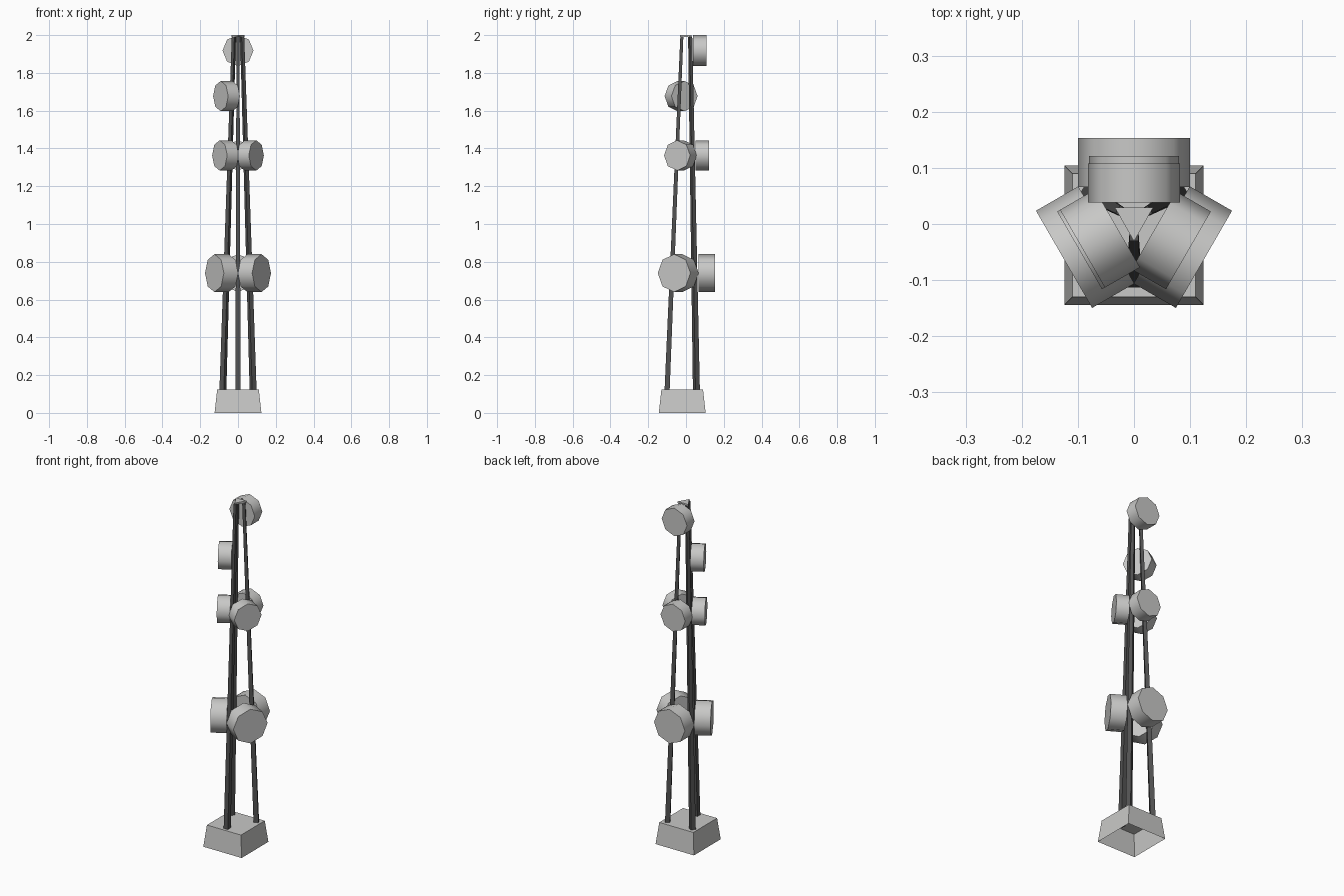
import bpy, bmesh, math
from mathutils import Vector, Matrix

if "Cube" in bpy.data.objects:
    bpy.data.objects.remove(bpy.data.objects["Cube"])


def material(name, rgb):
    m = bpy.data.materials.new(name)
    m.diffuse_color = (*rgb, 1)
    m.use_nodes = True
    m.node_tree.nodes["Principled BSDF"].inputs["Base Color"].default_value = m.diffuse_color
    return m


PALE = material("pale grey", (0.58, 0.58, 0.57))
DARK = material("dark steel", (0.085, 0.085, 0.085))
AXIS_Y = 0.009          # tower axis


def add_object(name, bm, mat):
    me = bpy.data.meshes.new(name)
    bm.to_mesh(me)
    bm.free()
    me.materials.append(mat)
    ob = bpy.data.objects.new(name, me)
    bpy.context.collection.objects.link(ob)
    return ob


def loft(name, bottom, top, mat, close_bottom=True):
    """Solid between two matching outlines."""
    bm = bmesh.new()
    a = [bm.verts.new(p) for p in bottom]
    b = [bm.verts.new(p) for p in top]
    n = len(a)
    for i in range(n):
        j = (i + 1) % n
        bm.faces.new((a[i], a[j], b[j], b[i]))
    bm.faces.new(b)
    if close_bottom:
        bm.faces.new(a[::-1])
    return add_object(name, bm, mat)


def square(x, y, z, half, angle=0.0):
    r = half * math.sqrt(2)
    return [(x + r * math.cos(angle + math.pi / 4 + i * math.pi / 2),
             y + r * math.sin(angle + math.pi / 4 + i * math.pi / 2), z)
            for i in range(4)]


def drum(name, heading, z, radius, near, far):
    """Eight-sided antenna drum facing outwards along a compass heading."""
    d = Vector((math.cos(heading), math.sin(heading), 0))
    bm = bmesh.new()
    bmesh.ops.create_cone(bm, cap_ends=True, segments=8, radius1=radius,
                          radius2=radius, depth=far - near)
    # local z -> outward, local x -> up
    side = d.cross(Vector((0, 0, 1)))
    m = Matrix((Vector((0, 0, 1)), side * -1, d)).transposed()
    if m.determinant() < 0:
        m = Matrix((Vector((0, 0, 1)), side, d)).transposed()
    centre = Vector((0, AXIS_Y, z)) + d * (near + far) / 2
    bmesh.ops.transform(bm, matrix=Matrix.Translation(centre) @ m.to_4x4(), verts=bm.verts)
    # smooth rim, flat ends with sharp edges
    for f in bm.faces:
        f.smooth = len(f.verts) == 4
    for e in bm.edges:
        e.smooth = all(len(f.verts) == 4 for f in e.link_faces)
    return add_object(name, bm, PALE)


# plinth, open underneath
loft("base", square(0, -0.02, 0, 0.124), square(0, -0.02, 0.125, 0.11), PALE,
     close_bottom=False)

# three tapering legs leaning together
LEGS = {"front_leg": ((0, -0.10), (0, -0.022), -90),
        "back_left_leg": ((-0.08, 0.055), (-0.022, 0.022), 150),
        "back_right_leg": ((0.08, 0.055), (0.022, 0.022), 30)}
for name, (foot, head, deg) in LEGS.items():
    a = math.radians(deg)
    loft(name, square(*foot, 0.12, 0.0135, a), square(*head, 1.992, 0.008, a), DARK)

# triangular plate joining the leg tops
tri = [(0.034, 0.029), (-0.034, 0.029), (0, -0.031)]
loft("top_plate", [(x, y, 1.99) for x, y in tri], [(x, y, 2.0) for x, y in tri], PALE)

# antenna drums: height, radius, near and far distance, directions
BACK, LEFT, RIGHT = math.radians(90), math.radians(210), math.radians(330)
LEVELS = [(0.74, 0.1, 0.057, 0.144, (BACK, LEFT, RIGHT)),
          (1.363, 0.08, 0.041, 0.112, (BACK, LEFT, RIGHT)),
          (1.677, 0.08, 0.034, 0.106, (LEFT,)),
          (1.918, 0.082, 0.029, 0.099, (BACK,))]
NAMES = {BACK: "back", LEFT: "left", RIGHT: "right"}
for i, (z, r, near, far, headings) in enumerate(LEVELS):
    for h in headings:
        drum(f"{NAMES[h]}_drum_{i + 1}", h, z, r, near, far)
